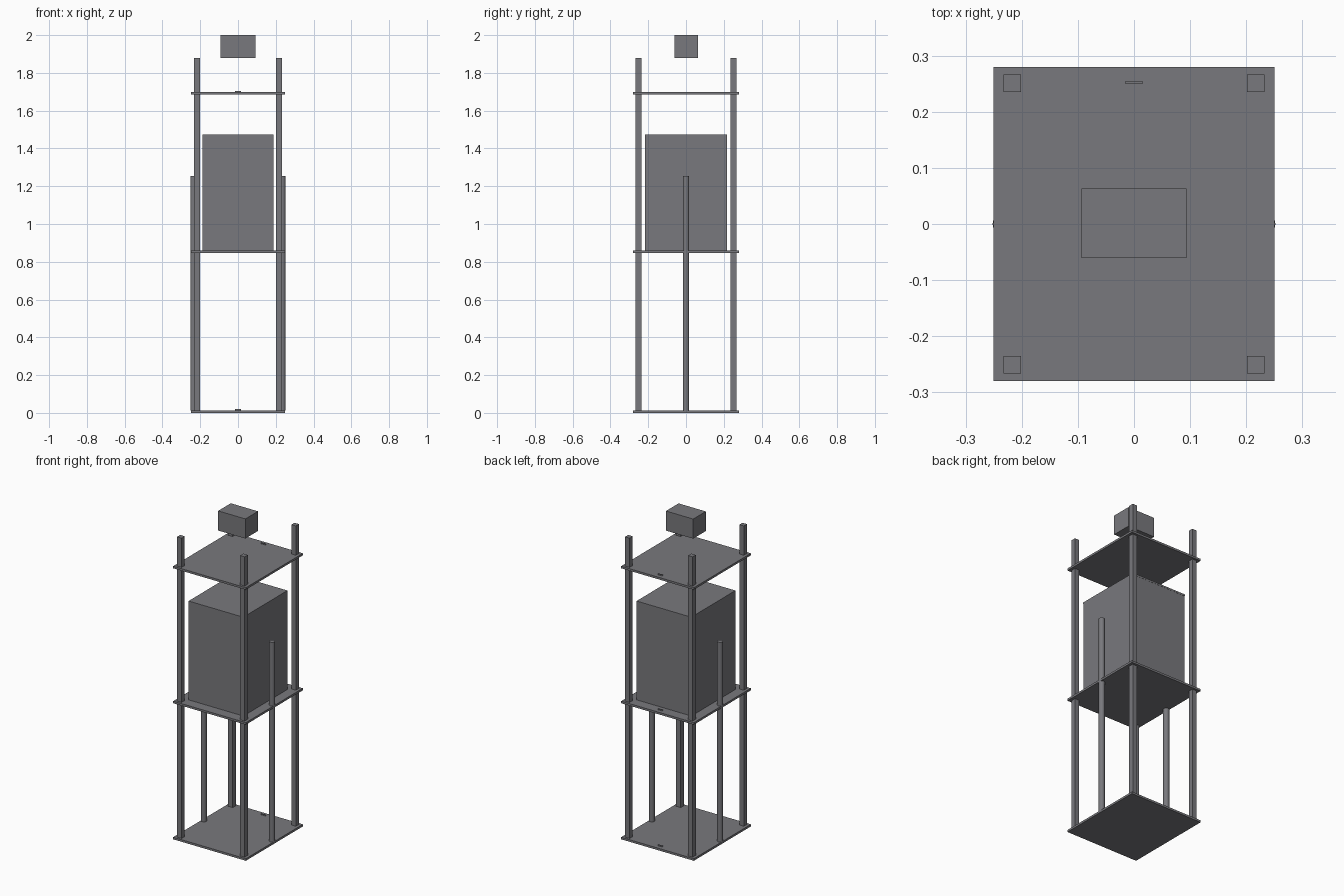
import bpy
import math

default = bpy.data.objects.get("Cube")
if default:
    bpy.data.objects.remove(default, do_unlink=True)

# Single grey finish
grey = bpy.data.materials.new("slate_grey")
grey.use_nodes = True
colour = (0.19, 0.19, 0.205, 1)
grey.diffuse_color = colour
grey.node_tree.nodes["Principled BSDF"].inputs["Base Color"].default_value = colour


def box(name, x, y, width, depth, bottom, top):
    bpy.ops.mesh.primitive_cube_add(size=1, location=(x, y, (bottom + top) / 2))
    part = bpy.context.object
    part.name = name
    part.scale = (width, depth, top - bottom)
    bpy.ops.object.transform_apply(location=False, rotation=False, scale=True)
    part.data.materials.append(grey)
    return part


def rod(name, x, y, radius, bottom, top):
    bpy.ops.mesh.primitive_cylinder_add(
        vertices=24, radius=radius, depth=top - bottom,
        location=(x, y, (bottom + top) / 2))
    part = bpy.context.object
    part.name = name
    bpy.ops.object.shade_smooth_by_angle(angle=math.radians(30))
    part.data.materials.append(grey)
    return part


# Three shelves, each with a small tab near the back edge
thickness = 0.013
for name, z in (("base", 0), ("middle", 0.846), ("top", 1.685)):
    box(name + "_shelf", 0, 0, 0.5, 0.56, z, z + thickness)
    box(name + "_tab", 0, 0.252, 0.03, 0.005, z + thickness, z + 0.02)

# Square corner posts and round side rods
for side, sx in (("right", -1), ("left", 1)):
    for end, sy in (("front", -1), ("back", 1)):
        box(f"{end}_{side}_post", sx * 0.217, sy * 0.251, 0.031, 0.031, 0, 1.88)
    rod(side + "_rod", sx * 0.235, 0, 0.017, thickness, 1.255)

# Cabinet with thin lid on the middle shelf
box("cabinet", 0, 0, 0.376, 0.432, 0.846 + thickness, 1.463)
box("cabinet_lid", 0, 0, 0.376, 0.434, 1.463, 1.474)

# Small block hovering above the frame
box("upper_block", 0, 0.001, 0.187, 0.124, 1.878, 2)
